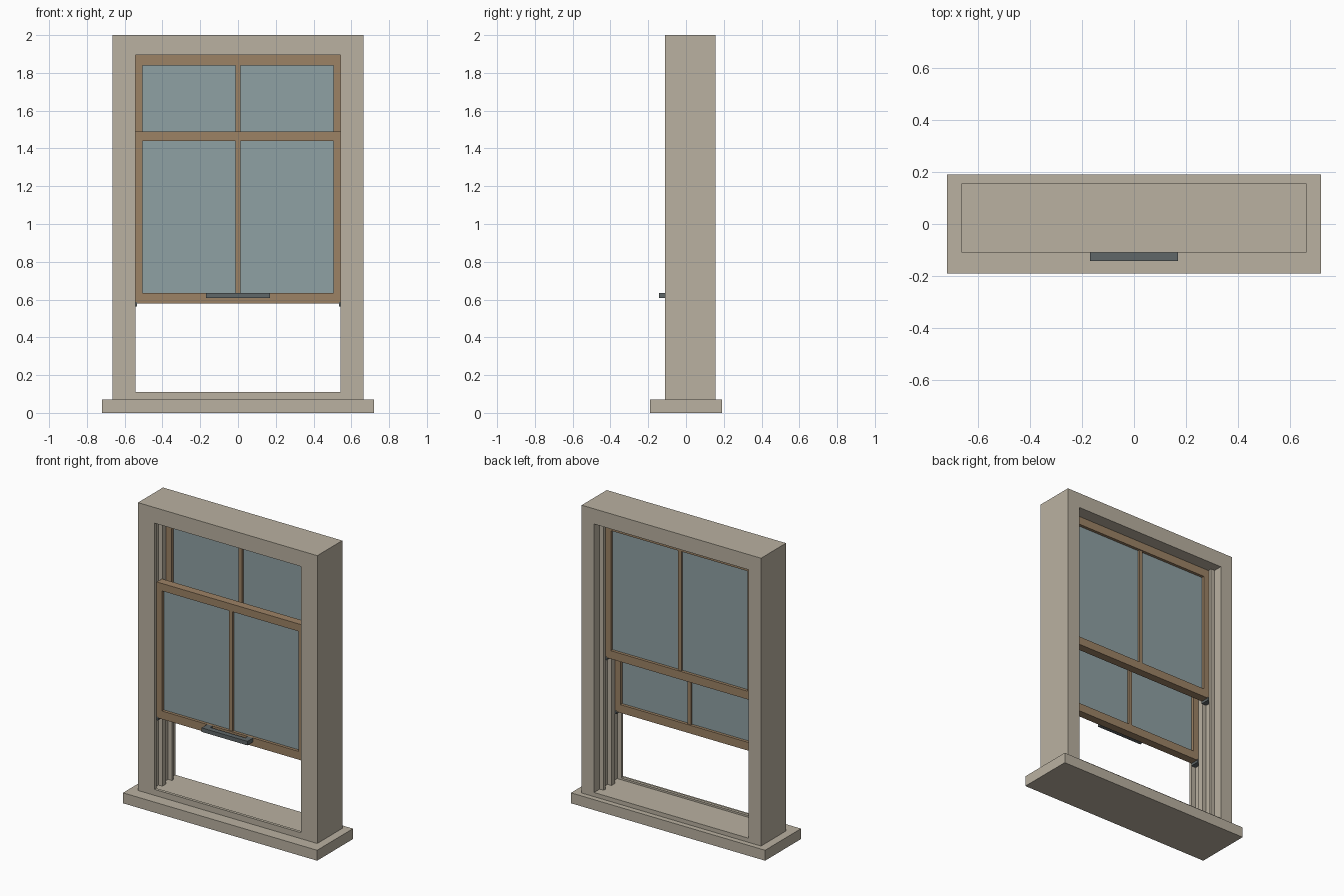
import bpy, bmesh

if "Cube" in bpy.data.objects:
    bpy.data.objects.remove(bpy.data.objects["Cube"])


def material(name, rgb):
    m = bpy.data.materials.new(name)
    m.diffuse_color = (*rgb, 1)
    m.use_nodes = True
    m.node_tree.nodes["Principled BSDF"].inputs["Base Color"].default_value = m.diffuse_color
    return m


STONE = material("warm_grey_paint", (0.49, 0.44, 0.355))
WOOD = material("brown_wood", (0.335, 0.225, 0.13))
GLASS = material("blue_grey_glass", (0.275, 0.355, 0.37))
METAL = material("dark_metal", (0.115, 0.135, 0.138))


def finish(name, bm, mat):
    bmesh.ops.recalc_face_normals(bm, faces=bm.faces[:])
    me = bpy.data.meshes.new(name)
    bm.to_mesh(me)
    bm.free()
    me.materials.append(mat)
    ob = bpy.data.objects.new(name, me)
    bpy.context.collection.objects.link(ob)
    return ob


def boxes(name, mat, *specs):
    """One object from boxes given as (x0, x1, y0, y1, z0, z1)."""
    bm = bmesh.new()
    for x0, x1, y0, y1, z0, z1 in specs:
        for v in bmesh.ops.create_cube(bm, size=1)["verts"]:
            v.co = (x1 if v.co.x > 0 else x0,
                    y1 if v.co.y > 0 else y0,
                    z1 if v.co.z > 0 else z0)
    return finish(name, bm, mat)


def ring(name, mat, loops):
    """Closed rectangular frame; each loop is ((half_width, z0, z1), y)."""
    bm = bmesh.new()
    rows = [[bm.verts.new(p) for p in
             ((-w, y, z0), (w, y, z0), (w, y, z1), (-w, y, z1))]
            for (w, z0, z1), y in loops]
    for i, row in enumerate(rows):
        nxt = rows[(i + 1) % len(rows)]
        for k in range(4):
            j = (k + 1) % 4
            bm.faces.new((row[k], row[j], nxt[j], nxt[k]))
    return finish(name, bm, mat)


# Sill and outer frame with a front stop lip
boxes("sill", STONE, (-0.72, 0.72, -0.19, 0.19, 0, 0.07))
outer, stop, lining = (0.665, 0.07, 2.0), (0.543, 0.11, 1.895), (0.573, 0.098, 1.898)
ring("outer_frame", STONE, [(outer, -0.11), (stop, -0.11), (stop, -0.09),
                            (lining, -0.09), (lining, 0.155), (outer, 0.155)])

# Track strips on both jambs
for side, s in (("left", -1), ("right", 1)):
    x0, x1 = sorted((s * 0.544, s * 0.575))
    for part, y0, y1 in (("parting_strip", -0.024, 0.012), ("rear_strip", 0.076, 0.096)):
        boxes(f"{side}_{part}", STONE, (x0, x1, y0, y1, 0.097, 1.897))


def sash(name, y0, y1, z0, z1, low, high):
    """Wooden sash with a centre bar, two panes and bottom corner clips."""
    o, i = (0.545, z0, z1), (0.506, low, high)
    ring(name + "_frame", WOOD, [(o, y0), (i, y0), (i, y1), (o, y1)])
    boxes(name + "_centre_bar", WOOD, (-0.013, 0.013, y0 + 0.006, y1 - 0.006, low, high))
    mid = (y0 + y1) / 2
    boxes(name + "_panes", GLASS, *[(a, b, mid - 0.008, mid + 0.008, low, high)
                                    for a, b in ((-0.506, -0.013), (0.013, 0.506))])
    boxes(name + "_corner_clips", METAL, *[(a, b, y0 - 0.002, y1 + 0.002, z0 - 0.016, z0 + 0.006)
                                           for a, b in ((-0.57, -0.535), (0.535, 0.57))])


sash("lower_sash", -0.083, -0.028, 0.58, 1.49, 0.635, 1.44)
sash("upper_sash", 0.018, 0.073, 0.98, 1.895, 1.035, 1.84)

# Lift handle: bar carried on two end brackets
boxes("lift_handle", METAL, (-0.17, 0.17, -0.143, -0.108, 0.608, 0.635),
      *[(a, b, -0.109, -0.082, 0.608, 0.635) for a, b in ((-0.17, -0.13), (0.13, 0.17))])
